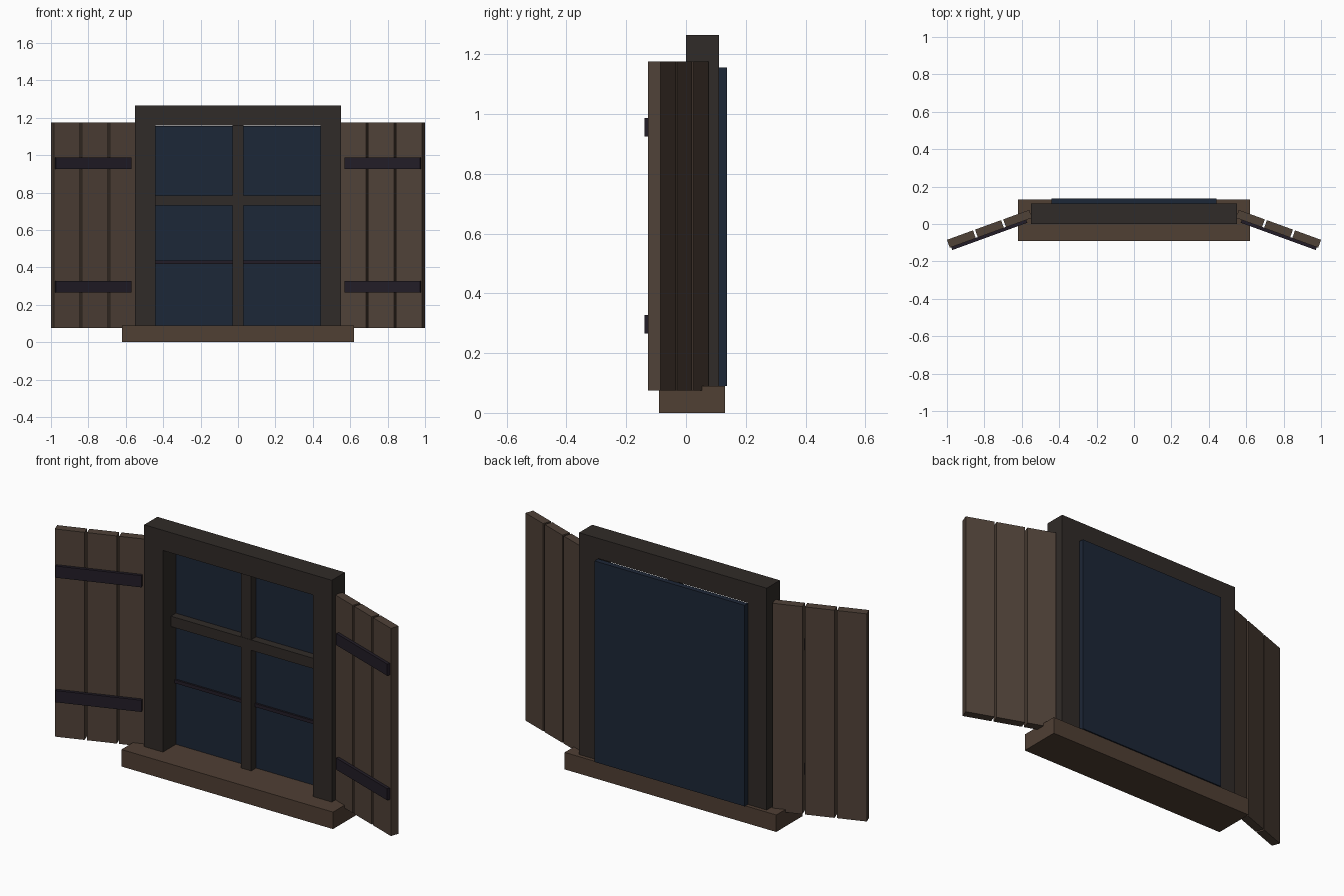
import bpy, bmesh
from math import radians
from mathutils import Matrix

if "Cube" in bpy.data.objects:
    bpy.data.objects.remove(bpy.data.objects["Cube"])


def material(name, rgb):
    m = bpy.data.materials.new(name)
    m.diffuse_color = (*rgb, 1)
    m.use_nodes = True
    m.node_tree.nodes["Principled BSDF"].inputs["Base Color"].default_value = m.diffuse_color
    return m


FRAME = material("dark_wood", (0.030, 0.024, 0.021))
SILL = material("sill_wood", (0.080, 0.050, 0.034))
PLANK = material("plank_wood", (0.080, 0.054, 0.039))
IRON = material("iron", (0.016, 0.012, 0.020))
GLASS = material("glass", (0.012, 0.020, 0.038))


def finish(bm, name, mat):
    bmesh.ops.recalc_face_normals(bm, faces=bm.faces)
    me = bpy.data.meshes.new(name)
    bm.to_mesh(me)
    bm.free()
    me.materials.append(mat)
    ob = bpy.data.objects.new(name, me)
    bpy.context.collection.objects.link(ob)
    return ob


def box(name, mat, x, y, z, matrix=Matrix(), mirror=False):
    """Box from (min, max) ranges, then placed by matrix and optionally mirrored in x."""
    bm = bmesh.new()
    bmesh.ops.create_cube(bm, size=1)
    for v in bm.verts:
        v.co = [r[0] if c < 0 else r[1] for c, r in zip(v.co, (x, y, z))]
    bm.transform(matrix)
    if mirror:
        bm.transform(Matrix.Scale(-1, 4, (1, 0, 0)))
    return finish(bm, name, mat)


# Sill
box("sill", SILL, (-0.62, 0.62), (-0.09, 0.13), (0, 0.09))

# Frame: one upside-down U profile pushed back through the wall
bm = bmesh.new()
profile = [(-0.55, 0.09), (-0.55, 1.265), (0.55, 1.265), (0.55, 0.09),
           (0.44, 0.09), (0.44, 1.158), (-0.44, 1.158), (-0.44, 0.09)]
face = bm.faces.new([bm.verts.new((x, 0, z)) for x, z in profile])
ext = bmesh.ops.extrude_face_region(bm, geom=[face], use_keep_orig=True)
bmesh.ops.translate(bm, vec=(0, 0.11, 0),
                    verts=[g for g in ext["geom"] if isinstance(g, bmesh.types.BMVert)])
finish(bm, "frame", FRAME)

# Glass and glazing bars
box("glass", GLASS, (-0.44, 0.44), (0.108, 0.137), (0.09, 1.155))
box("vertical_bar", FRAME, (-0.03, 0.03), (0.068, 0.11), (0.09, 1.158))
box("horizontal_bar", FRAME, (-0.44, 0.44), (0.066, 0.11), (0.73, 0.785))
box("thin_bar", IRON, (-0.44, 0.44), (0.098, 0.11), (0.418, 0.436))

# Shutters: hinged at the frame and swung forward 20 degrees
PLANK_W, GAP = 0.148, 0.012
hinge = Matrix.Translation((0.545, 0.033, 0)) @ Matrix.Rotation(radians(-20), 4, "Z")
for side, mirror in (("right", False), ("left", True)):
    for i in range(3):
        u = i * (PLANK_W + GAP)
        box(f"{side}_shutter_plank_{i + 1}", PLANK, (u, u + PLANK_W), (0, 0.045),
            (0.075, 1.175), hinge, mirror)
    for level, z in (("lower", 0.265), ("upper", 0.925)):
        box(f"{side}_{level}_strap", IRON, (0.033, 0.46), (-0.016, 0.002),
            (z, z + 0.062), hinge, mirror)
